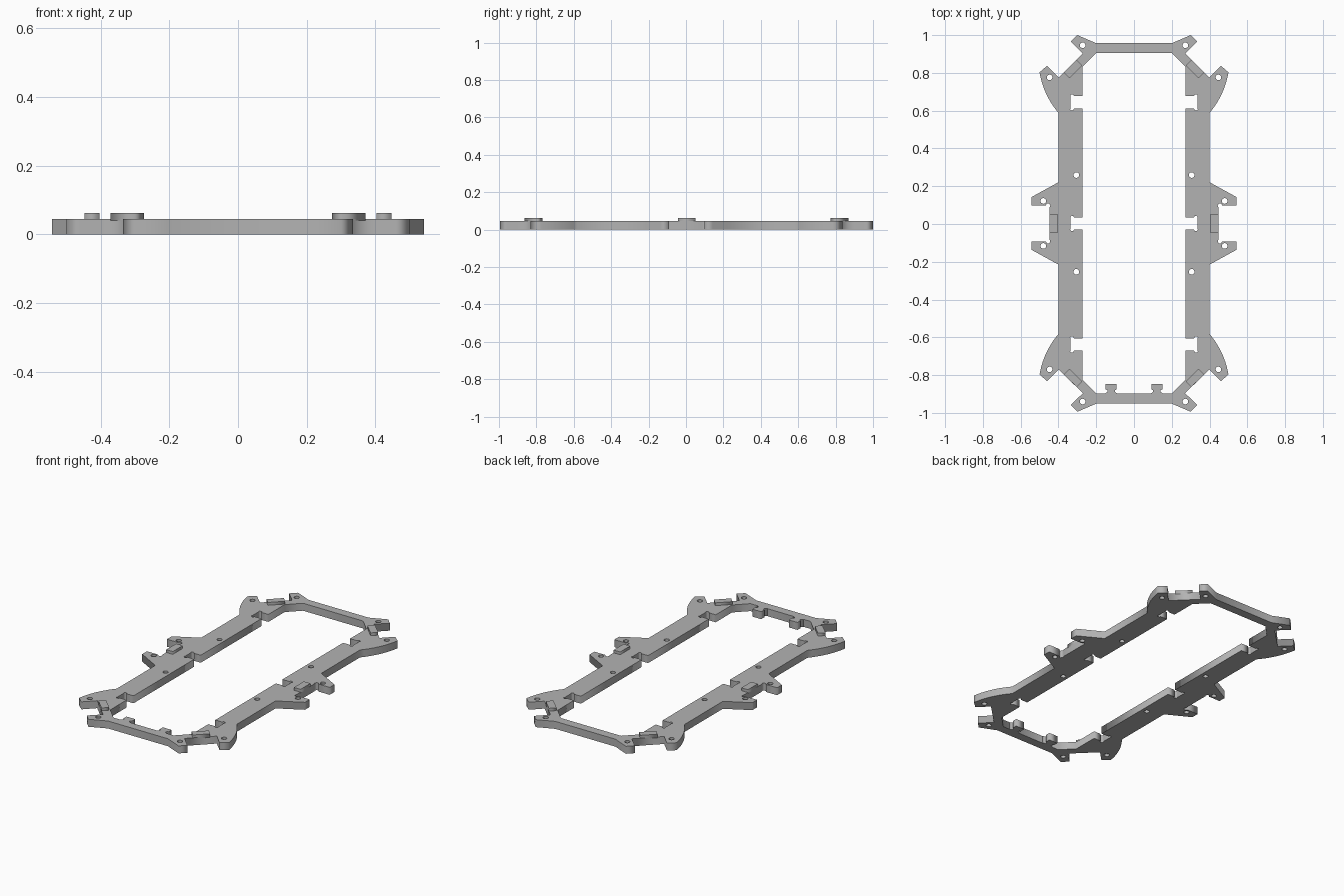
import bpy, math

THICK = 0.045      # plate thickness
TAB_TOP = 0.062    # height of the raised blocks
SHIFT = 0.003

old = bpy.data.objects.get("Cube")
if old:
    bpy.data.objects.remove(old, do_unlink=True)

grey = bpy.data.materials.new("plain grey")
grey.use_nodes = True
colour = (0.45, 0.45, 0.45, 1)
grey.diffuse_color = colour
grey.node_tree.nodes["Principled BSDF"].inputs["Base Color"].default_value = colour


def plate(name, loops, low, high):
    """Flat filled outline with holes, raised from low to high."""
    curve = bpy.data.curves.new(name, "CURVE")
    curve.dimensions = "2D"
    curve.fill_mode = "BOTH"
    curve.extrude = (high - low) / 2
    for loop in loops:
        spline = curve.splines.new("POLY")
        spline.points.add(len(loop) - 1)
        for point, (x, y) in zip(spline.points, loop):
            point.co = (x, y + SHIFT, (0), 1)
        spline.use_cyclic_u = True
    temp = bpy.data.objects.new(name + " outline", curve)
    bpy.context.collection.objects.link(temp)
    graph = bpy.context.evaluated_depsgraph_get()
    mesh = bpy.data.meshes.new_from_object(temp.evaluated_get(graph))
    bpy.data.objects.remove(temp, do_unlink=True)
    for v in mesh.vertices:
        v.co.z += (low + high) / 2
    mesh.materials.clear()
    mesh.materials.append(grey)
    obj = bpy.data.objects.new(name, mesh)
    bpy.context.collection.objects.link(obj)
    return obj


def four_way(quarter):
    """Mirror a quarter outline in both directions into a closed loop."""
    half = quarter + [(x, -y) for x, y in reversed(quarter)]
    return half + [(-x, y) for x, y in reversed(half)]


def circle(cx, cy, r=0.015, n=16):
    return [(cx + r * math.cos(2 * math.pi * i / n),
             cy + r * math.sin(2 * math.pi * i / n)) for i in range(n)]


def arc(a, c, b, n=10):
    """Curved edge from a to b, pulled towards c."""
    return [tuple((1 - t) ** 2 * p + 2 * t * (1 - t) * q + t * t * r
                  for p, q, r in zip(a, c, b))
            for t in (i / n for i in range(n + 1))]


def notch_corner(y, s):
    """Slot corner with a small rounded relief on the side s."""
    return [(0.272, y), (0.318, y), (0.321, y + s * 0.008), (0.33, y + s * 0.01),
            (0.338, y + s * 0.004), (0.335, y - s * 0.008)]


# Outer edge: end bar, ear, corner, curved fin, rail, side bracket
outer = [(0.2, 0.954), (0.3, 0.997), (0.335, 0.962), (0.271, 0.899),
         (0.398, 0.773), (0.46, 0.835)]
outer += arc((0.5, 0.8), (0.48, 0.68), (0.4, 0.585))
outer += [(0.4, 0.218), (0.542, 0.14), (0.542, 0.095), (0.467, 0.095),
          (0.461, 0.105), (0.45, 0.105), (0.443, 0.096), (0.447, 0.084)]

# Inner edge with slots in the rails
inner = [(0.2, 0.901), (0.272, 0.829)] + notch_corner(0.674, 1)
inner += notch_corner(0.608, -1)[::-1] + notch_corner(0.031, 1)

# Screw holes
holes = []
for sx in (-1, 1):
    for sy in (-1, 1):
        for x, y in ((0.272, 0.943), (0.447, 0.773), (0.305, 0.256), (0.48, 0.119)):
            holes.append(circle(sx * x, sy * y))

plate("frame_plate", [four_way(outer), four_way(inner)] + holes, 0, THICK)

for side, sx in (("left", 1), ("right", -1)):
    # Raised blocks on the diagonal corners
    for end, sy in (("back", 1), ("front", -1)):
        block = [(0.304, 0.866), (0.372, 0.799), (0.342, 0.769), (0.274, 0.836)]
        plate(f"{end}_{side}_corner_block", [[(sx * x, sy * y) for x, y in block]],
              THICK - 0.005, TAB_TOP)
    # Raised block on the side of the rail
    plate(f"{side}_side_block",
          [[(sx * x, y) for x, y in ((0.403, -0.047), (0.447, -0.047),
                                     (0.447, 0.047), (0.403, 0.047))]],
          THICK - 0.005, TAB_TOP)
    # Small necked tab on the inside of the front bar
    half_tab = [(0.034, -0.901), (0.02, -0.892), (0.02, -0.883),
                (0.029, -0.879), (0.029, -0.849)]
    tab = half_tab + [(-x, y) for x, y in reversed(half_tab)]
    plate(f"front_{side}_tab", [[(sx * 0.121 + x, y) for x, y in tab]], 0, THICK)
